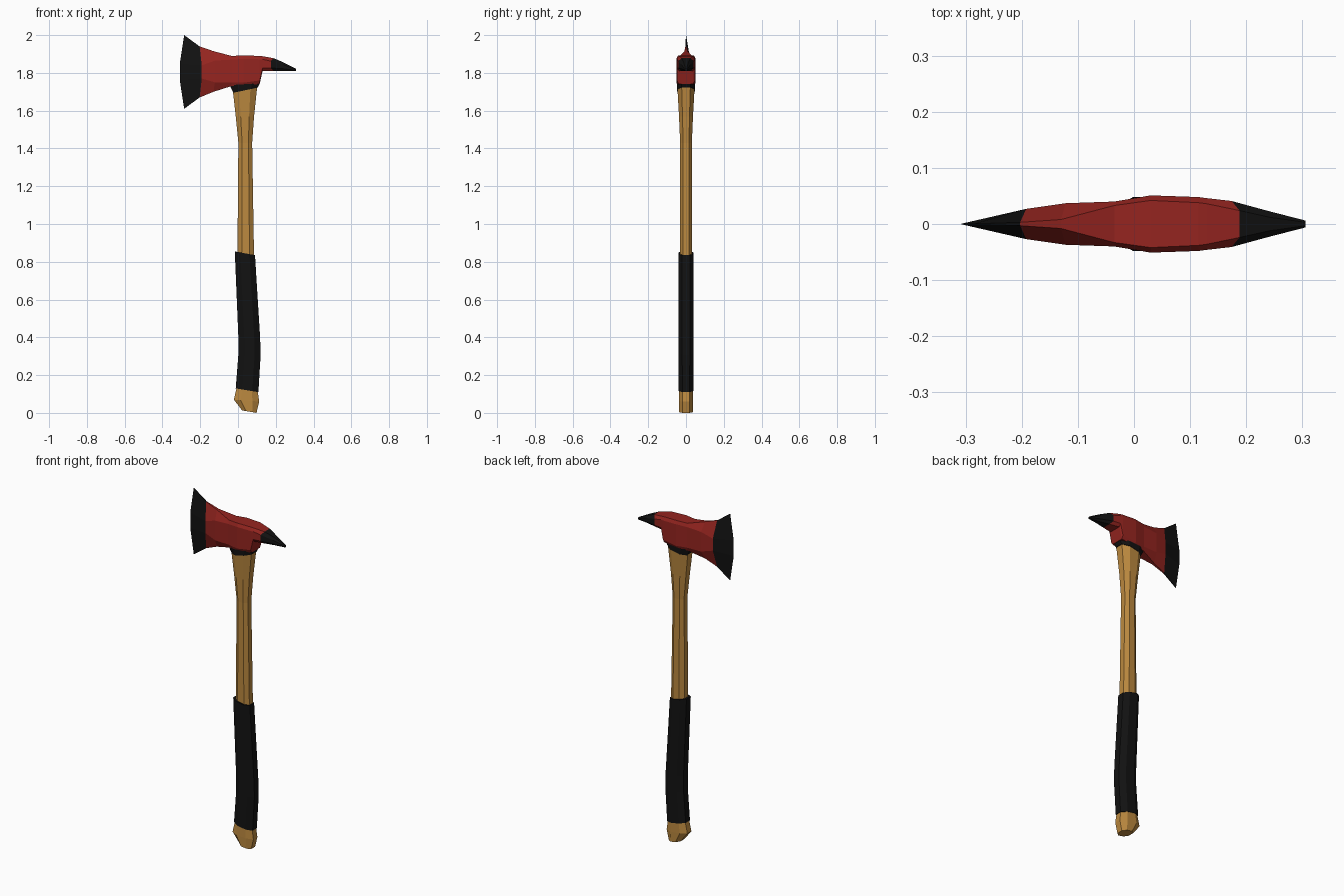
import bpy, bmesh

if "Cube" in bpy.data.objects:
    bpy.data.objects.remove(bpy.data.objects["Cube"])


def material(name, rgb):
    m = bpy.data.materials.new(name)
    m.diffuse_color = (*rgb, 1)
    m.use_nodes = True
    m.node_tree.nodes["Principled BSDF"].inputs["Base Color"].default_value = m.diffuse_color
    return m


RED = material("red_paint", (0.30, 0.018, 0.014))
BLACK = material("black", (0.006, 0.006, 0.006))
WOOD = material("wood", (0.50, 0.25, 0.05))


def loft(name, rings, mat, cap_start=False, cap_end=False):
    """Skin a row of equal-sized rings with flat quads."""
    bm = bmesh.new()
    rows = [[bm.verts.new(p) for p in ring] for ring in rings]
    n = len(rows[0])
    for a, b in zip(rows, rows[1:]):
        for i in range(n):
            j = (i + 1) % n
            bm.faces.new((a[i], a[j], b[j], b[i]))
    if cap_start:
        bm.faces.new(rows[0])
    if cap_end:
        bm.faces.new(rows[-1])
    bmesh.ops.recalc_face_normals(bm, faces=bm.faces)
    # open strips: make sure the normals point away from the middle
    mid = sum((v.co for v in bm.verts), rows[0][0].co * 0) / len(bm.verts)
    if sum(f.normal.dot(f.calc_center_median() - mid) * f.calc_area() for f in bm.faces) < 0:
        bmesh.ops.reverse_faces(bm, faces=bm.faces)
    me = bpy.data.meshes.new(name)
    bm.to_mesh(me)
    bm.free()
    me.materials.append(mat)
    ob = bpy.data.objects.new(name, me)
    bpy.context.collection.objects.link(ob)
    return ob


def shaft_ring(z_left, z_right, x0, x1, hy):
    """Eight-sided section across the shaft, optionally slanted."""
    w = x1 - x0
    out = []
    for u, v in ((0, -.5), (.27, -1), (.73, -1), (1, -.5),
                 (1, .5), (.73, 1), (.27, 1), (0, .5)):
        out.append((x0 + u * w, v * hy, z_left + u * (z_right - z_left)))
    return out


def head_ring(x_mid, x_edge, z_top, z_bot, t, w, c):
    """Eight-sided section across the head: t = half width at top/bottom, w = at the cheeks."""
    half = [(x_edge, t, z_top), (x_mid, w, z_top - c),
            (x_mid, w, z_bot + c), (x_edge, t, z_bot)]
    return half + [(x, -y, z) for x, y, z in reversed(half)]


# Wooden handle, flared at the top
loft("handle", [shaft_ring(*s) for s in (
    (0.83, 0.82, -0.003, 0.085, 0.033),
    (1.43, 1.43, 0.002, 0.075, 0.031),
    (1.57, 1.57, -0.012, 0.085, 0.037),
    (1.73, 1.73, -0.03, 0.102, 0.046))], WOOD)

# Black grip with a slight bend
loft("grip", [shaft_ring(*s) for s in (
    (0.13, 0.11, -0.012, 0.108, 0.039),
    (0.31, 0.31, 0.002, 0.12, 0.04),
    (0.40, 0.40, 0.002, 0.117, 0.04),
    (0.855, 0.835, -0.017, 0.09, 0.04))], BLACK, True, True)

# Wooden knob at the foot
loft("knob", [shaft_ring(*s) for s in (
    (0.013, 0.0, 0.022, 0.098, 0.036),
    (0.07, 0.06, -0.022, 0.112, 0.037),
    (0.13, 0.11, -0.008, 0.105, 0.036))], WOOD, True)

# Black collar under the head
loft("collar", [shaft_ring(*s) for s in (
    (1.695, 1.722, -0.024, 0.104, 0.047),
    (1.735, 1.745, -0.045, 0.115, 0.048))], BLACK, True)

# Axe head: one row of sections from cutting edge to pick tip
sections = [head_ring(*s) for s in (
    (-0.308, -0.285, 2.00, 1.61, 0.0004, 0.0004, 0.15),
    (-0.192, -0.203, 1.94, 1.67, 0.003, 0.027, 0.10),
    (-0.122, -0.130, 1.915, 1.70, 0.008, 0.037, 0.05),
    (-0.035, -0.035, 1.89, 1.73, 0.033, 0.040, 0.02),
    (0.03, 0.03, 1.892, 1.73, 0.042, 0.051, 0.018),
    (0.115, 0.115, 1.89, 1.742, 0.038, 0.048, 0.018),
    (0.13, 0.13, 1.888, 1.81, 0.036, 0.046, 0.016),
    (0.174, 0.188, 1.878, 1.81, 0.024, 0.041, 0.016),
    (0.24, 0.242, 1.855, 1.81, 0.012, 0.023, 0.012),
    (0.306, 0.306, 1.822, 1.81, 0.003, 0.006, 0.004))]
loft("cutting_edge", sections[:2], BLACK, cap_start=True)
loft("axe_head", sections[1:8], RED)
loft("pick", sections[7:], BLACK, cap_end=True)
